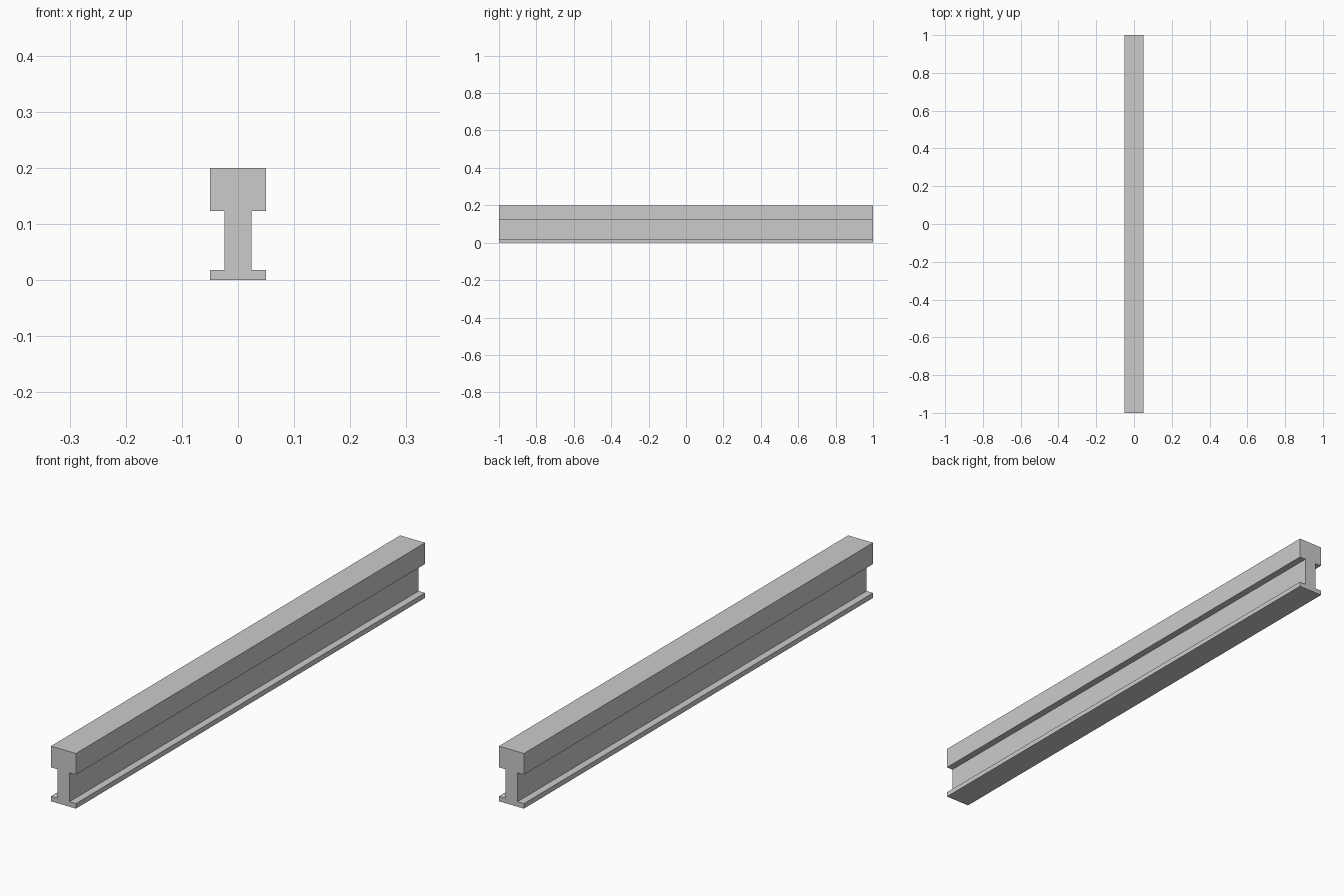
import bpy
import bmesh

cube = bpy.data.objects.get("Cube")
if cube:
    bpy.data.objects.remove(cube, do_unlink=True)

# Plain grey steel
steel = bpy.data.materials.new("grey_steel")
steel.use_nodes = True
colour = (0.6, 0.6, 0.6, 1)
steel.diffuse_color = colour
steel.node_tree.nodes["Principled BSDF"].inputs["Base Color"].default_value = colour

LENGTH = 2.0
# Half of the cross-section (x, z): foot, web, head
half = [(0.05, 0), (0.05, 0.018), (0.024, 0.018),
        (0.024, 0.123), (0.05, 0.123), (0.05, 0.2)]
section = half + [(-x, z) for x, z in reversed(half)]

# Extrude the section along the rail
bm = bmesh.new()
front = bm.faces.new([bm.verts.new((x, -LENGTH / 2, z)) for x, z in section])
extruded = bmesh.ops.extrude_face_region(bm, geom=[front], use_keep_orig=True)
back_verts = [g for g in extruded["geom"] if isinstance(g, bmesh.types.BMVert)]
bmesh.ops.translate(bm, verts=back_verts, vec=(0, LENGTH, 0))
bmesh.ops.recalc_face_normals(bm, faces=bm.faces)

mesh = bpy.data.meshes.new("rail_beam")
bm.to_mesh(mesh)
bm.free()
mesh.materials.append(steel)
rail = bpy.data.objects.new("rail_beam", mesh)
bpy.context.collection.objects.link(rail)
